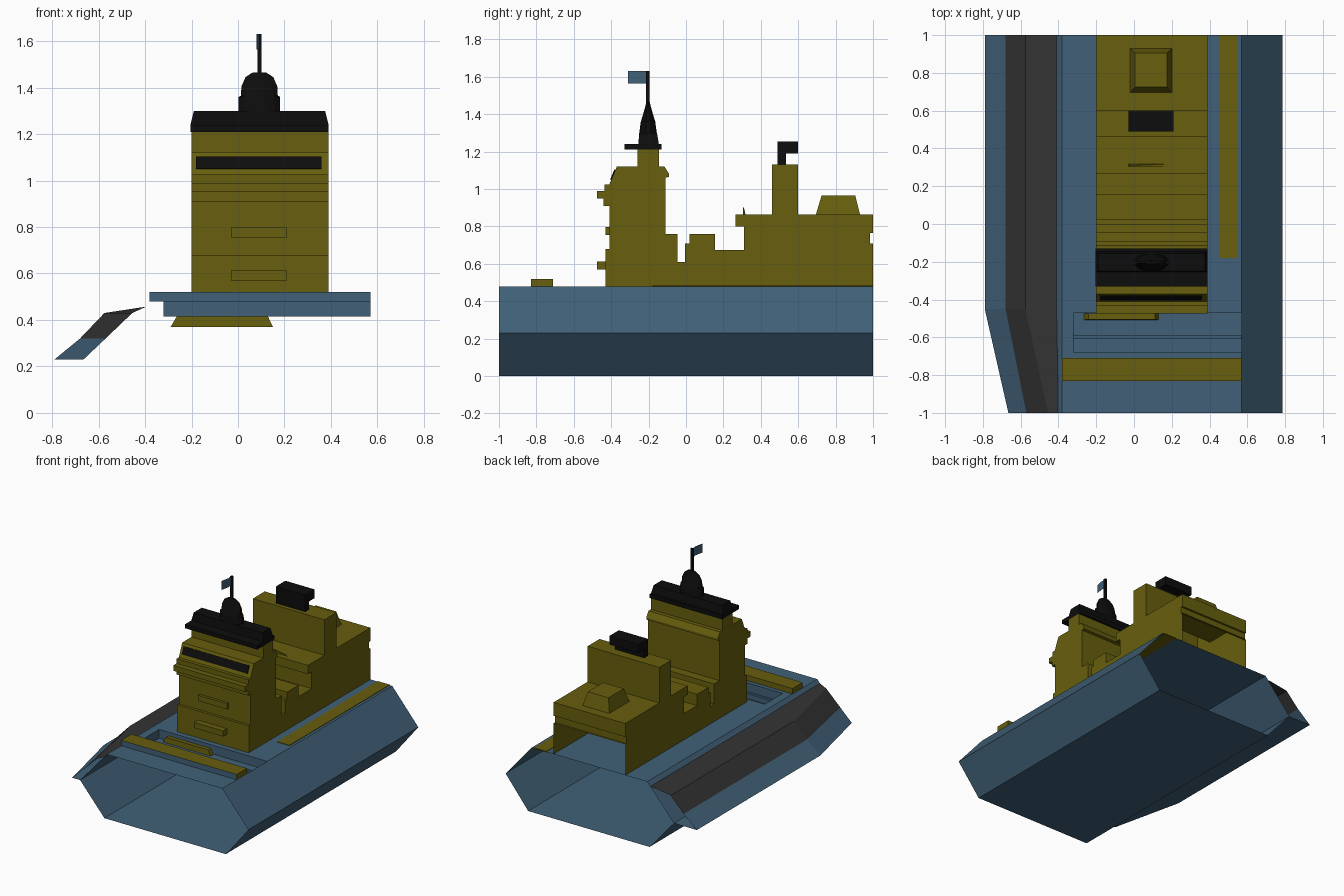
import bpy, bmesh, math
from mathutils import Vector

if "Cube" in bpy.data.objects:
    bpy.data.objects.remove(bpy.data.objects["Cube"])


def material(name, rgb):
    m = bpy.data.materials.new(name)
    m.diffuse_color = (*rgb, 1)
    m.use_nodes = True
    m.node_tree.nodes["Principled BSDF"].inputs["Base Color"].default_value = m.diffuse_color
    return m


BLUE = material("hull_blue", (0.052, 0.118, 0.185))
OLIVE = material("olive_yellow", (0.135, 0.112, 0.004))
BLACK = material("black", (0.004, 0.004, 0.004))
GREY = material("dark_grey", (0.035, 0.034, 0.034))


def finish(name, bm, mats, fix=True):
    if fix:
        bmesh.ops.recalc_face_normals(bm, faces=bm.faces)
    me = bpy.data.meshes.new(name)
    bm.to_mesh(me)
    bm.free()
    for m in mats:
        me.materials.append(m)
    ob = bpy.data.objects.new(name, me)
    bpy.context.collection.objects.link(ob)
    return ob


def loft(name, sections, mats, closed=True, skip=(), caps=False, mat_of=None):
    """Skin between matching point rings; skip lists the open edges."""
    bm = bmesh.new()
    rings = [[bm.verts.new(p) for p in s] for s in sections]
    n = len(rings[0])
    for a, b in zip(rings, rings[1:]):
        for i in range(n if closed else n - 1):
            if i in skip:
                continue
            j = (i + 1) % n
            f = bm.faces.new((a[i], a[j], b[j], b[i]))
            if mat_of:
                f.material_index = mat_of(i)
    if caps:
        bm.faces.new(rings[0])
        bm.faces.new(rings[-1])
    return finish(name, bm, mats)


def frustum(name, base, z0, top, z1, mat):
    """base and top are x0, x1, y0, y1."""
    def ring(r, z):
        x0, x1, y0, y1 = r
        return [(x0, y0, z), (x1, y0, z), (x1, y1, z), (x0, y1, z)]
    return loft(name, [ring(base, z0), ring(top, z1)], [mat], caps=True)


def box(name, x0, x1, y0, y1, z0, z1, mat):
    r = (x0, x1, y0, y1)
    return frustum(name, r, z0, r, z1, mat)


# Hull: hexagonal tube, open at both ends, deck added separately
hull = [(0.57, 0.48), (0.785, 0.23), (0.60, 0), (-0.40, 0), (-0.60, 0.23), (-0.38, 0.48)]
loft("hull", [[(x, y, z) for x, z in hull] for y in (-1, 1)], [BLUE], closed=False)

# Deck with a sunken working bay across it
deck = [(-1, 0.48), (-0.68, 0.48), (-0.68, 0.415), (-0.47, 0.415), (-0.47, 0.48), (1, 0.48)]
loft("deck", [[(x, y, z) for y, z in deck] for x in (-0.32, 0.57)], [BLUE], closed=False)
loft("deck_margin", [[(x, y, 0.48) for y in (-1, 1)] for x in (-0.38, -0.32)], [BLUE], closed=False)
for x in (-0.32, 0.57):
    loft("bay_end", [[(x, y, z) for y in (-0.68, -0.47)] for z in (0.415, 0.48)], [BLUE], closed=False)
box("bay_rib", -0.32, 0.57, -0.61, -0.59, 0.415, 0.45, BLUE)
frustum("bay_locker", (-0.29, 0.15, -0.51, -0.475), 0.37, (-0.24, 0.11, -0.505, -0.475), 0.455, OLIVE)

# Side bulge on the left, narrowing toward the front
back = [(-0.60, 0.23), (-0.79, 0.23), (-0.68, 0.32), (-0.575, 0.43), (-0.41, 0.455)]
front = [(-0.60, 0.23), (-0.665, 0.23), (-0.57, 0.32), (-0.455, 0.43), (-0.40, 0.455)]
loft("side_bulge", [[(x, y, z) for x, z in p] for p, y in ((front, -1), (back, -0.45), (back, 1))],
     [BLUE, GREY], closed=False, mat_of=lambda i: 1 if i >= 2 else 0)

# Front deck bar with a blue front face, and the deck walkway
bar = box("deck_bar", -0.38, 0.57, -0.83, -0.71, 0.48, 0.52, OLIVE)
bar.data.materials.append(BLUE)
for f in bar.data.polygons:
    if f.normal.y < -0.5:
        f.material_index = 1
box("walkway", 0.45, 0.55, -0.18, 1, 0.476, 0.484, OLIVE)

# Superstructure: stepped side profile (y, z), open at the stern and underneath
profile = [(-0.43, 0.48), (-0.43, 0.68), (-0.41, 0.68), (-0.41, 0.91), (-0.44, 0.91),
           (-0.44, 0.95), (-0.475, 0.95), (-0.475, 0.99), (-0.435, 0.99), (-0.435, 1.025),
           (-0.41, 1.025), (-0.37, 1.12), (-0.26, 1.12), (-0.26, 1.21), (-0.145, 1.21),
           (-0.145, 1.12), (-0.115, 1.12), (-0.09, 1.08), (-0.09, 1.065), (-0.11, 1.06),
           (-0.11, 0.76), (-0.045, 0.76), (-0.045, 0.61), (-0.005, 0.61), (-0.005, 0.71),
           (0.02, 0.71), (0.02, 0.76), (0.155, 0.76), (0.155, 0.675), (0.31, 0.675),
           (0.31, 0.80), (0.265, 0.80), (0.265, 0.865), (0.46, 0.865), (0.46, 1.13),
           (0.60, 1.13), (0.60, 0.865), (1, 0.865), (1, 0.765), (0.985, 0.765),
           (0.985, 0.71), (1, 0.71), (1, 0.48)]
n = len(profile)
loft("superstructure", [[(x, y, z) for y, z in profile] for x in (-0.20, 0.39)],
     [OLIVE], skip=(n - 1, n - 2), caps=True)

# Front lockers on the superstructure wall
for z, y in ((0.57, -0.43), (0.755, -0.41)):
    box("front_locker", -0.03, 0.21, -0.475 if y < -0.42 else -0.43, y, z, z + 0.042, OLIVE)

# Bridge window: thin plate on the sloping front
a, b = Vector((0, -0.41, 1.025)), Vector((0, -0.37, 1.12))
out = Vector((0, -0.095, 0.04)).normalized() * 0.006
lo, hi = a.lerp(b, 0.25), a.lerp(b, 0.80)
section = [lo, hi, hi + out, lo + out]
loft("bridge_window", [[(x, p.y, p.z) for p in section] for x in (-0.18, 0.36)], [BLACK], caps=True)

# Aft roof: hatch, funnel and small vane
frustum("roof_hatch", (-0.02, 0.20, 0.695, 0.93), 0.865, (0.005, 0.175, 0.725, 0.905), 0.965, OLIVE)
box("funnel_neck", -0.03, 0.21, 0.49, 0.535, 1.13, 1.19, BLACK)
box("funnel_cap", -0.03, 0.21, 0.49, 0.60, 1.19, 1.255, BLACK)
frustum("roof_vane", (-0.03, 0.20, 0.305, 0.318), 0.865, (-0.02, -0.01, 0.305, 0.31), 0.90, OLIVE)

# Black bridge roof
box("roof_slab", -0.205, 0.39, -0.33, -0.13, 1.21, 1.24, BLACK)
frustum("roof_block", (-0.205, 0.39, -0.255, -0.145), 1.24, (-0.19, 0.375, -0.25, -0.155), 1.30, BLACK)


# Radar housing: oval stack of rings (z, half width, half depth)
def ring(z, rx, ry, sides=12):
    return [(0.092 + rx * math.cos(t), -0.203 + ry * math.sin(t), z)
            for t in [2 * math.pi * (i + 0.5) / sides for i in range(sides)]]


rows = [(1.29, 0.093, 0.05), (1.36, 0.093, 0.04), (1.365, 0.082, 0.038), (1.405, 0.08, 0.026),
        (1.445, 0.062, 0.014), (1.465, 0.03, 0.01)]
loft("radar_housing", [ring(*r) for r in rows], [BLACK], caps=True)

# Mast and flag
box("mast", 0.084, 0.102, -0.213, -0.196, 1.45, 1.63, BLACK)
flag = [(0.09, -0.205), (0.093, -0.25), (0.08, -0.31)]
bm = bmesh.new()
low = [bm.verts.new((x, y, 1.563)) for x, y in flag]
high = [bm.verts.new((x, y, 1.63)) for x, y in flag]
for i in range(2):
    bm.faces.new((low[i], low[i + 1], high[i + 1], high[i]))
finish("flag", bm, [BLUE])
